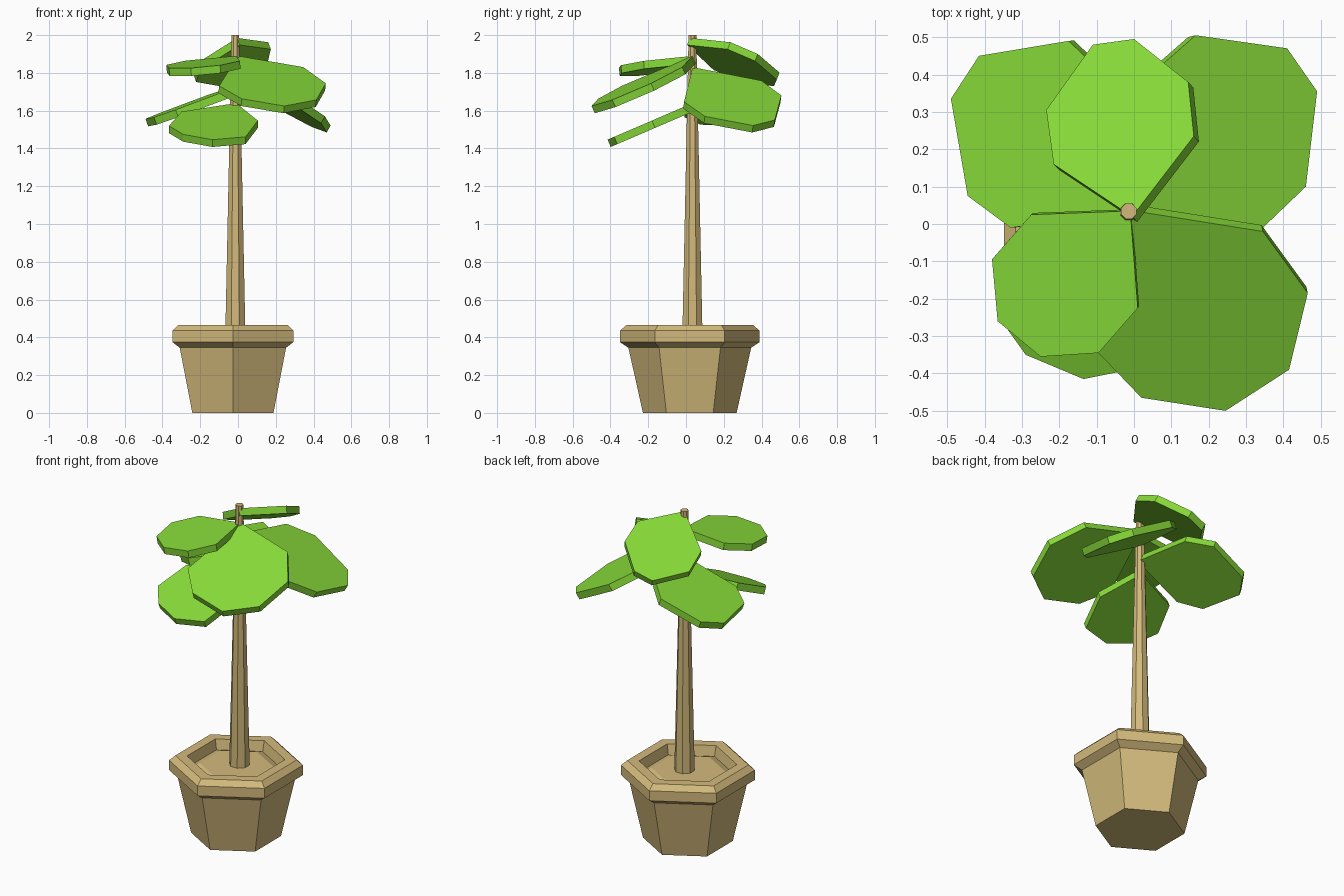
import bpy, bmesh, math
from mathutils import Vector

if "Cube" in bpy.data.objects:
    bpy.data.objects.remove(bpy.data.objects["Cube"])


def material(name, color):
    m = bpy.data.materials.new(name)
    m.diffuse_color = (*color, 1)
    m.use_nodes = True
    m.node_tree.nodes["Principled BSDF"].inputs["Base Color"].default_value = m.diffuse_color
    return m


TAN = material("tan", (0.65, 0.49, 0.20))
GREEN = material("leaf_green", (0.24, 0.70, 0.04))


def finish(name, bm, mat):
    bmesh.ops.recalc_face_normals(bm, faces=bm.faces)
    me = bpy.data.meshes.new(name)
    bm.to_mesh(me)
    bm.free()
    me.materials.append(mat)
    ob = bpy.data.objects.new(name, me)
    bpy.context.collection.objects.link(ob)
    return ob


def lathe(name, center, profile, sides, turn, mat):
    """Stack of polygon rings (radius, z), capped at both ends."""
    bm = bmesh.new()
    rings = []
    for r, z in profile:
        rings.append([bm.verts.new((center[0] + r * math.cos(turn + math.tau * i / sides),
                                    center[1] + r * math.sin(turn + math.tau * i / sides), z))
                      for i in range(sides)])
    for a, b in zip(rings, rings[1:]):
        for i in range(sides):
            j = (i + 1) % sides
            bm.faces.new((a[i], a[j], b[j], b[i]))
    bm.faces.new(rings[0])
    bm.faces.new(rings[-1])
    return finish(name, bm, mat)


def leaf(name, stem_z, slope_x, slope_y, outline, thickness=0.042):
    """Flat tilted slab: plan outline starting at the stem, laid on a sloping plane."""
    bm = bmesh.new()
    x0, y0 = outline[0]
    down = Vector((slope_x, slope_y, -1)).normalized() * thickness
    top = [Vector((x, y, stem_z + slope_x * (x - x0) + slope_y * (y - y0))) for x, y in outline]
    a = [bm.verts.new(p) for p in top]
    b = [bm.verts.new(p + down) for p in top]
    bm.faces.new(a)
    bm.faces.new(b[::-1])
    for i in range(len(a)):
        j = (i + 1) % len(a)
        bm.faces.new((a[i], b[i], b[j], a[j]))
    return finish(name, bm, GREEN)


# Hexagonal pot with bevelled rim and sunken soil
lathe("pot", (-0.027, 0.02),
      [(0.248, 0), (0.325, 0.345), (0.37, 0.375), (0.37, 0.435), (0.335, 0.465),
       (0.27, 0.465), (0.255, 0.405), (0.20, 0.425)], 6, math.pi / 2, TAN)

# Tapered octagonal trunk
lathe("trunk", (-0.014, 0.034), [(0.058, 0.40), (0.022, 2.0)], 8, math.pi / 8, TAN)

# Five big upper leaves and one low front leaf
leaf("leaf_top_back", 1.985, 0.37, -0.39,
     [(-0.005, 0.02), (0.16, 0.235), (0.145, 0.38), (0.0, 0.495),
      (-0.11, 0.48), (-0.235, 0.305), (-0.215, 0.16)])
leaf("leaf_front_left", 1.89, 0.09, 0.11,
     [(-0.01, 0.035), (-0.275, 0.025), (-0.38, -0.095), (-0.365, -0.26),
      (-0.25, -0.355), (-0.095, -0.345), (0.01, -0.225)])
leaf("leaf_front_right", 1.89, -0.1, 0.45,
     [(0.0, 0.035), (0.345, -0.02), (0.465, -0.185), (0.415, -0.39),
      (0.245, -0.50), (0.02, -0.465), (-0.10, -0.34)])
leaf("leaf_back_right", 1.83, -0.547, -0.127,
     [(0.0, 0.035), (0.345, -0.01), (0.46, 0.10), (0.49, 0.355),
      (0.41, 0.47), (0.165, 0.505), (0.045, 0.40)])
leaf("leaf_back_left", 1.725, 0.37, 0.03,
     [(-0.01, 0.035), (-0.33, -0.01), (-0.445, 0.075), (-0.49, 0.335),
      (-0.415, 0.45), (-0.175, 0.49), (-0.06, 0.38)])
leaf("leaf_front_low", 1.64, 0.0, 0.43,
     [(-0.01, 0.035), (-0.30, -0.07), (-0.365, -0.245), (-0.29, -0.35),
      (-0.135, -0.415), (0.04, -0.38), (0.105, -0.18)])
